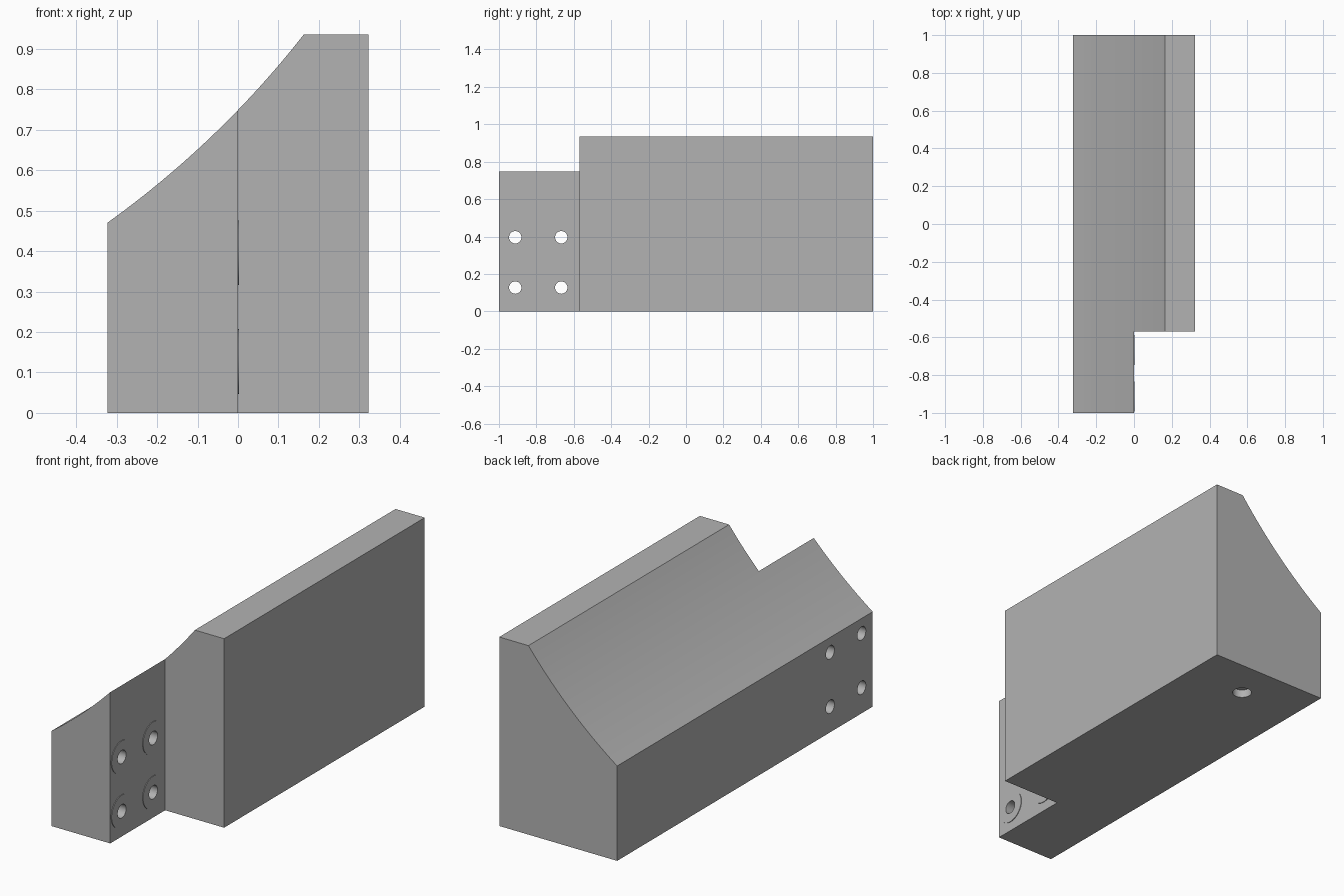
import bpy, bmesh, math
from mathutils import Vector, Matrix

cube = bpy.data.objects.get("Cube")
if cube:
    bpy.data.objects.remove(cube, do_unlink=True)

grey = bpy.data.materials.new("plain grey")
grey.use_nodes = True
colour = (0.45, 0.45, 0.45, 1)
grey.diffuse_color = colour
grey.node_tree.nodes["Principled BSDF"].inputs["Base Color"].default_value = colour

HALF_W, HEIGHT, LOW = 0.323, 0.936, 0.47
NOTCH_Y = -0.57


def make_object(name, bm):
    bmesh.ops.recalc_face_normals(bm, faces=bm.faces[:])
    mesh = bpy.data.meshes.new(name)
    bm.to_mesh(mesh)
    bm.free()
    mesh.materials.append(grey)
    obj = bpy.data.objects.new(name, mesh)
    bpy.context.collection.objects.link(obj)
    return obj


def box(name, lo, hi):
    bm = bmesh.new()
    bmesh.ops.create_cube(bm, size=1)
    lo, hi = Vector(lo), Vector(hi)
    for v in bm.verts:
        v.co = (lo + hi) / 2 + v.co * (hi - lo)
    return make_object(name, bm)


def cylinder(name, centre, radius, depth, along_x=False):
    bm = bmesh.new()
    turn = Matrix.Rotation(math.pi / 2, 4, "Y") if along_x else Matrix()
    bmesh.ops.create_cone(bm, cap_ends=True, segments=48, radius1=radius, radius2=radius,
                          depth=depth, matrix=Matrix.Translation(centre) @ turn)
    return make_object(name, bm)


def combine(target, tool, operation):
    mod = target.modifiers.new(tool.name, "BOOLEAN")
    mod.operation = operation
    mod.solver = "EXACT"
    mod.object = tool
    bpy.context.view_layer.objects.active = target
    bpy.ops.object.modifier_apply(modifier=mod.name)
    bpy.data.objects.remove(tool, do_unlink=True)


def hollow_arc(a, b, sag, steps):
    """Points from a to b on a circular arc that dips below the chord."""
    chord = b - a
    half = chord.length / 2
    radius = (half * half + sag * sag) / (2 * sag)
    up = Vector((chord.y, -chord.x)).normalized()
    if up.y < 0:
        up = -up
    centre = (a + b) / 2 + up * (radius - sag)
    sweep = math.asin(half / radius)
    along = chord.normalized()
    angles = [sweep * (2 * i / steps - 1) for i in range(steps + 1)]
    return [centre + radius * (along * math.sin(t) - up * math.cos(t)) for t in angles]


# Long body: hollow-sloped profile swept along y
slope = hollow_arc(Vector((0.163, HEIGHT)), Vector((-HALF_W, LOW)), 0.024, 24)
profile = [Vector((-HALF_W, 0)), Vector((HALF_W, 0)), Vector((HALF_W, HEIGHT))] + slope
bm = bmesh.new()
face = bm.faces.new([bm.verts.new((p.x, -1, p.y)) for p in profile])
swept = bmesh.ops.extrude_face_region(bm, geom=[face])["geom"]
bmesh.ops.translate(bm, vec=(0, 2, 0),
                    verts=[g for g in swept if isinstance(g, bmesh.types.BMVert)])
body = make_object("mounting_block", bm)

# Notch that leaves the thin mounting flange
combine(body, box("notch", (0, -1.1, -0.1), (0.5, NOTCH_Y, 1.1)), "DIFFERENCE")

# Raised washer pads, then bolt holes through the flange
spots = [(y, z) for y in (-0.913, -0.667) for z in (0.127, 0.396)]
for y, z in spots:
    combine(body, cylinder("pad", (-0.009, y, z), 0.08, 0.024, True), "UNION")
for y, z in spots:
    combine(body, cylinder("bolt_hole", (0, y, z), 0.033, 1, True), "DIFFERENCE")

# Shallow locating socket underneath
combine(body, cylinder("socket", (0, 0.8, 0), 0.045, 0.08), "DIFFERENCE")

bpy.ops.object.select_all(action="DESELECT")
body.select_set(True)
bpy.context.view_layer.objects.active = body
bpy.ops.object.shade_smooth_by_angle(angle=math.radians(30))
